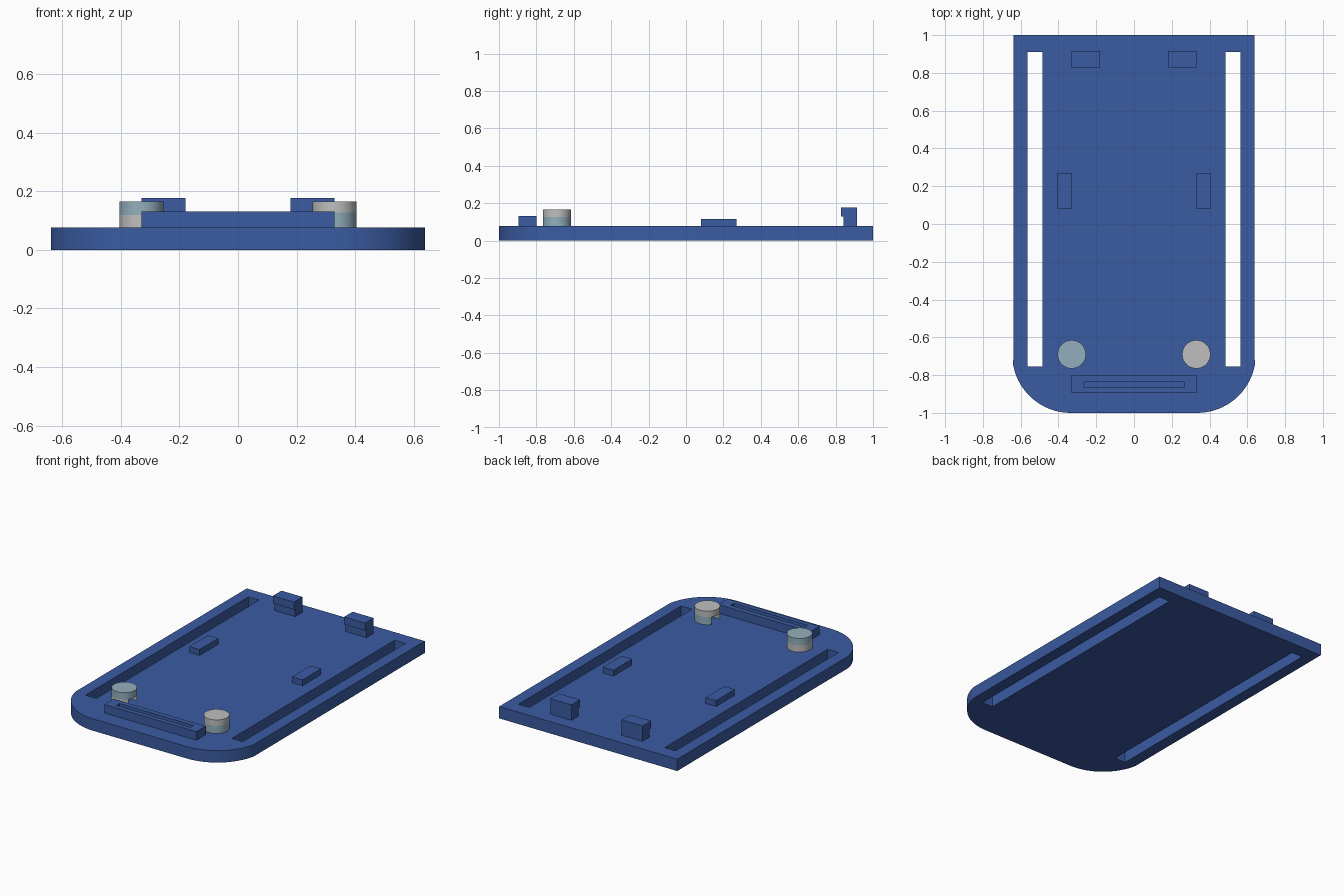
import bpy, bmesh, math
from mathutils import Matrix

if "Cube" in bpy.data.objects:
    bpy.data.objects.remove(bpy.data.objects["Cube"])


def material(name, rgb):
    m = bpy.data.materials.new(name)
    m.diffuse_color = (*rgb, 1)
    m.use_nodes = True
    m.node_tree.nodes["Principled BSDF"].inputs["Base Color"].default_value = m.diffuse_color
    return m


BLUE = material("blue", (0.043, 0.106, 0.36))
PALE = material("pale_blue", (0.29, 0.43, 0.51))
GREY = material("light_grey", (0.52, 0.52, 0.52))


def rect(x0, x1, y0, y1):
    return [(x0, y0), (x1, y0), (x1, y1), (x0, y1)]


def arc(cx, cy, r, a0, a1, n):
    angles = [math.radians(a0 + (a1 - a0) * i / n) for i in range(n + 1)]
    return [(cx + r * math.cos(a), cy + r * math.sin(a)) for a in angles]


def prism(name, outlines, lo, hi, mat, along_x=False):
    """Extrude an outline (with optional holes) from lo to hi along z or x."""
    cu = bpy.data.curves.new(name, 'CURVE')
    cu.dimensions = '2D'
    cu.fill_mode = 'BOTH'
    cu.extrude = (hi - lo) / 2
    for pts in outlines:
        sp = cu.splines.new('POLY')
        sp.points.add(len(pts) - 1)
        for p, (x, y) in zip(sp.points, pts):
            p.co = (x, y, 0, 1)
        sp.use_cyclic_u = True
    tmp = bpy.data.objects.new(name + "_outline", cu)
    bpy.context.collection.objects.link(tmp)
    bpy.context.view_layer.update()
    dg = bpy.context.evaluated_depsgraph_get()
    me = bpy.data.meshes.new_from_object(tmp.evaluated_get(dg))
    bpy.data.objects.remove(tmp)
    me.transform(Matrix.Translation((0, 0, (lo + hi) / 2)))
    if along_x:
        me.transform(Matrix(((0, 0, 1, 0), (1, 0, 0, 0), (0, 1, 0, 0), (0, 0, 0, 1))))
    bm = bmesh.new()
    bm.from_mesh(me)
    bmesh.ops.remove_doubles(bm, verts=bm.verts, dist=1e-5)
    bmesh.ops.recalc_face_normals(bm, faces=bm.faces)
    bm.to_mesh(me)
    bm.free()
    me.materials.clear()
    me.materials.append(mat)
    ob = bpy.data.objects.new(name, me)
    bpy.context.collection.objects.link(ob)
    bpy.ops.object.select_all(action='DESELECT')
    ob.select_set(True)
    bpy.context.view_layer.objects.active = ob
    bpy.ops.object.shade_smooth_by_angle(angle=math.radians(30))
    return ob


TOP = 0.077

# Base plate with rounded front corners and two long through slots
right_corner = arc(0.335, -0.69, 0.31, -90, -11, 16)
left_corner = [(-x, y) for x, y in reversed(right_corner)]
outline = left_corner + right_corner + [(0.637, 1), (-0.637, 1)]
slots = [rect(0.485, 0.563, -0.755, 0.91), rect(-0.563, -0.485, -0.755, 0.91)]
prism("base_plate", [outline] + slots, 0, TOP, BLUE)

# Front bar with a narrow groove
prism("front_bar", [rect(-0.33, 0.33, -0.895, -0.80),
                    rect(-0.265, 0.265, -0.865, -0.833)], TOP, 0.132, BLUE)

# Parts repeated on each side
for side, s, cap_mat, stem_mat, split in (("left", -1, PALE, GREY, 0.12),
                                          ("right", 1, GREY, PALE, 0.127)):
    # Low locating block
    xs = sorted((s * 0.33, s * 0.405))
    prism(side + "_block", [rect(*xs, 0.08, 0.27)], TOP, 0.115, BLUE)

    # Rear clip with a small forward lip
    xs = sorted((s * 0.18, s * 0.33))
    clip = [(0.842, TOP), (0.915, TOP), (0.915, 0.177),
            (0.828, 0.177), (0.828, 0.128), (0.842, 0.128)]
    prism(side + "_clip", [clip], *xs, BLUE, along_x=True)

    # Round post: full cap on a stem notched on its inward side
    cx, cy, r = s * 0.33, -0.69, 0.075
    prism(side + "_post_cap", [arc(cx, cy, r, 0, 352.5, 47)], split, 0.165, cap_mat)
    ring = arc(0, 0, r, -143, 143, 40)
    h = ring[-1][1]
    stem = ring + [(-0.015, h), (-0.015, -h)]
    prism(side + "_post_stem", [[(cx + s * x, cy + y) for x, y in stem]],
          TOP, split, stem_mat)
